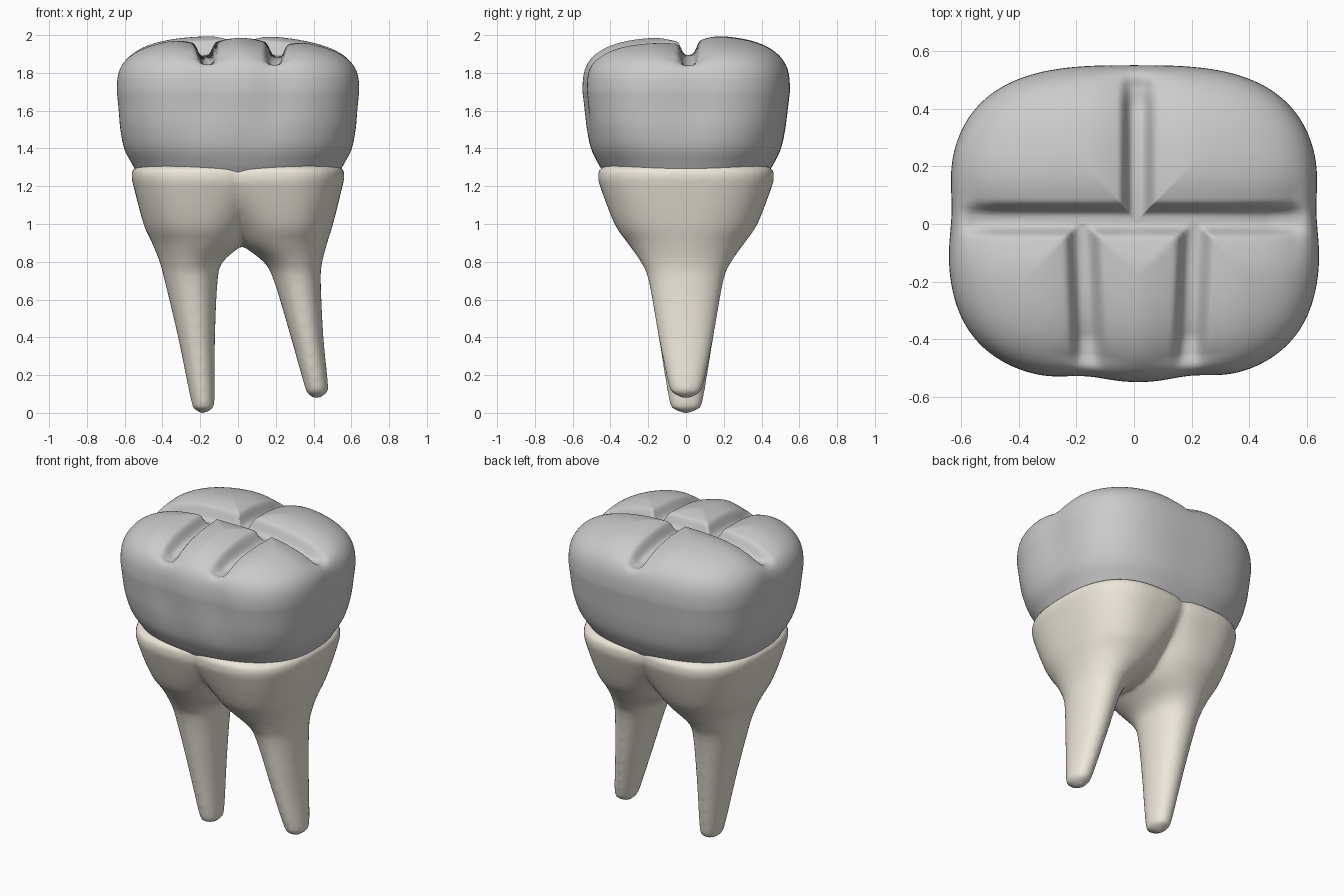
import bpy
from math import cos, sin, pi, exp

if "Cube" in bpy.data.objects:
    bpy.data.objects.remove(bpy.data.objects["Cube"])


def spline(rows, steps):
    """Catmull-Rom resampling of a table of profile rows."""
    out = []
    for i in range(len(rows) - 1):
        a, b, c, d = (rows[max(0, min(len(rows) - 1, i + k))] for k in (-1, 0, 1, 2))
        for s in range(steps):
            t = s / steps
            out.append([0.5 * (2 * q + (r - p) * t + (2 * p - 5 * q + 4 * r - w) * t * t
                               + (3 * q - p - 3 * r + w) * t ** 3)
                        for p, q, r, w in zip(a, b, c, d)])
    return out + [list(rows[-1])]


def outline(a, b, n, segs):
    """Superellipse points, evenly spaced by angle."""
    pts = []
    for i in range(segs):
        c, s = cos(2 * pi * i / segs), sin(2 * pi * i / segs)
        r = (abs(c / a) ** n + abs(s / b) ** n) ** (-1 / n)
        pts.append((r * c, r * s))
    return pts


def loft(rings):
    """Vertices and faces of a capped tube; rings run from bottom to top."""
    n = len(rings[0])
    verts = [p for ring in rings for p in ring]
    faces = [(k * n + i, k * n + (i + 1) % n, (k + 1) * n + (i + 1) % n, (k + 1) * n + i)
             for k in range(len(rings) - 1) for i in range(n)]
    faces.append(tuple(reversed(range(n))))
    faces.append(tuple(range(len(verts) - n, len(verts))))
    return verts, faces


def add_object(name, verts, faces, color):
    me = bpy.data.meshes.new(name)
    me.from_pydata(verts, [], faces)
    me.polygons.foreach_set("use_smooth", [True] * len(me.polygons))
    mat = bpy.data.materials.new(name + "_color")
    mat.diffuse_color = color
    mat.use_nodes = True
    mat.node_tree.nodes["Principled BSDF"].inputs["Base Color"].default_value = mat.diffuse_color
    me.materials.append(mat)
    ob = bpy.data.objects.new(name, me)
    bpy.context.collection.objects.link(ob)
    return ob


def smoothstep(a, b, x):
    t = max(0.0, min(1.0, (x - a) / (b - a)))
    return t * t * (3 - 2 * t)


# Crown: wall profile (z, half width x, half width y), domed top, carved grooves
SEGS = 256
wall = [(1.20, .50, .40), (1.27, .535, .435), (1.32, .562, .465), (1.40, .603, .503),
        (1.50, .625, .525), (1.60, .635, .538), (1.70, .645, .55)]
FRONT_GROOVES = (-.17, .20)


def wall_point(x, y, z):
    """Shallow vertical dimples where the grooves run over the wall."""
    k = smoothstep(1.35, 1.7, z)
    if y < 0:
        y *= 1 - k * sum(.035 * exp(-((x - g) / .11) ** 2) for g in FRONT_GROOVES)
    x *= 1 - k * .02 * exp(-((y - .05) / .12) ** 2)
    return x, y, z


def groove(x, y, s):
    """Depth of the chewing-surface grooves at a point."""
    dists = [abs(y - .015)]
    if y > 0:
        dists.append(abs(x - .012))
    else:
        dists += [abs(x - g - .04 * (y + .25) * (-1 if g < 0 else 1)) for g in FRONT_GROOVES]
    narrow = max(exp(-(d / .045) ** 4) for d in dists)
    broad = max(exp(-(d / .11) ** 2) for d in dists)
    return (.065 * narrow * (1 - smoothstep(.72, 1, s))
            + .035 * broad * (1 - smoothstep(.85, 1, s)))


rings = []
for z, a, b in spline(wall, 5):
    n = 2.5 + .5 * smoothstep(1.2, 1.6, z)
    rings.append([wall_point(x, y, z) for x, y in outline(a, b, n, SEGS)])
rim = rings[-1]
TOP = 80
for i in range(1, TOP + 1):
    s = max(.004, 1 - (i / TOP) ** 2 if i < TOP * .5 else 1.25 - i / TOP - .25 * (i / TOP) ** 1)
    if i >= TOP * .5:
        s = .75 * (1 - (i - TOP * .5) / (TOP * .5)) + .004
    ring = []
    for x, y, _ in rim:
        x, y = x * s, y * s
        height = .29 + .012 * smoothstep(-.1, .15, y) - .012 * smoothstep(.1, .5, x)
        z = 1.70 + height * (1 - s ** 3) ** (1 / 3) - groove(x, y, s)
        ring.append((x, y, z))
    rings.append(ring)
add_object("crown", *loft(rings), (.86, .86, .84, 1))

# Roots: two flared lofts (z, x min, x max, half depth) that fuse into the trunk
left_root = [(0, -.20, -.17, .02), (.02, -.228, -.142, .06), (.06, -.247, -.125, .088),
             (.40, -.317, -.122, .145), (.70, -.388, -.108, .198), (.80, -.415, -.08, .24),
             (.90, -.455, .03, .31), (1.0, -.50, .09, .378), (1.20, -.553, .19, .455),
             (1.25, -.563, .20, .465), (1.29, -.556, .20, .458), (1.31, -.52, .18, .42)]
right_root = [(.078, .40, .43, .02), (.10, .372, .462, .06), (.14, .353, .477, .09),
              (.40, .28, .452, .145), (.70, .19, .438, .198), (.80, .135, .446, .24),
              (.90, .01, .472, .31), (1.0, -.05, .503, .378), (1.20, -.19, .553, .455),
              (1.25, -.20, .563, .465), (1.29, -.20, .556, .458), (1.31, -.18, .52, .42)]
verts, faces = [], []
for table in (left_root, right_root):
    rings = []
    for z, x0, x1, hy in spline(table, 4):
        n = 2.1 + .5 * smoothstep(.8, 1.2, z)
        rings.append([((x0 + x1) / 2 + x, y, z)
                      for x, y in outline((x1 - x0) / 2, hy, n, 64)])
    v, f = loft(rings)
    faces += [tuple(i + len(verts) for i in face) for face in f]
    verts += v
roots = add_object("roots", verts, faces, (.84, .80, .70, 1))
remesh = roots.modifiers.new("fuse", 'REMESH')
remesh.mode = 'VOXEL'
remesh.voxel_size = .014
remesh.use_smooth_shade = True
smooth = roots.modifiers.new("soften", 'SMOOTH')
smooth.factor = .5
smooth.iterations = 8
